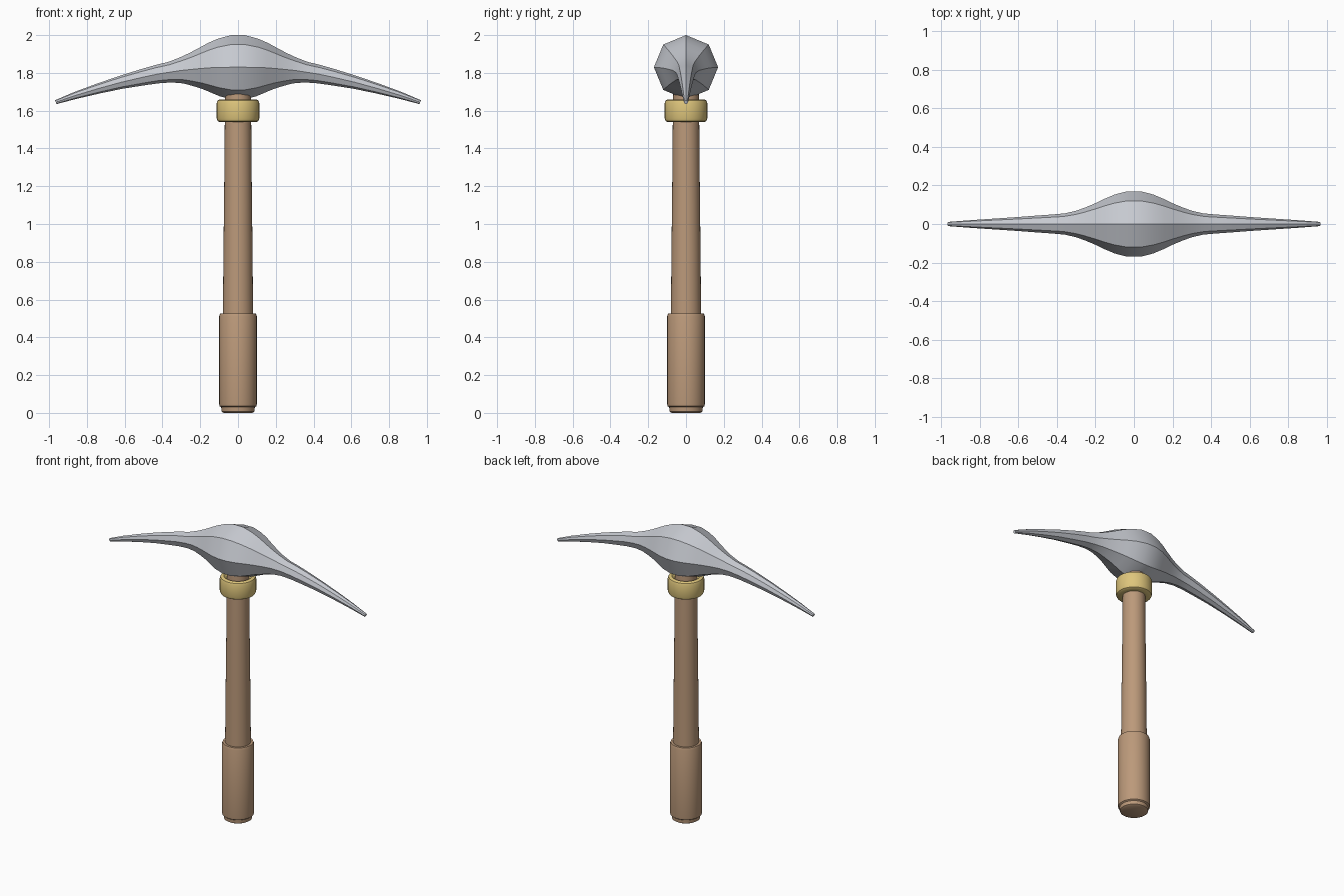
import bpy
import bmesh
from math import atan, cos, sin, pi, radians

if "Cube" in bpy.data.objects:
    bpy.data.objects.remove(bpy.data.objects["Cube"], do_unlink=True)


def material(name, rgb):
    mat = bpy.data.materials.new(name)
    mat.use_nodes = True
    mat.diffuse_color = (*rgb, 1)
    mat.node_tree.nodes["Principled BSDF"].inputs["Base Color"].default_value = (*rgb, 1)
    return mat


def loft(name, rings, mat, angle, closed=False):
    """Skin a list of point rings, capping the ends or joining them in a loop."""
    bm = bmesh.new()
    loops = [[bm.verts.new(p) for p in ring] for ring in rings]
    pairs = list(zip(loops, loops[1:]))
    if closed:
        pairs.append((loops[-1], loops[0]))
    else:
        bm.faces.new(loops[0])
        bm.faces.new(loops[-1])
    for a, b in pairs:
        for i in range(len(a)):
            j = (i + 1) % len(a)
            bm.faces.new((a[i], a[j], b[j], b[i]))
    bmesh.ops.recalc_face_normals(bm, faces=bm.faces)
    mesh = bpy.data.meshes.new(name)
    bm.to_mesh(mesh)
    bm.free()
    mesh.materials.append(mat)
    obj = bpy.data.objects.new(name, mesh)
    bpy.context.collection.objects.link(obj)
    bpy.ops.object.select_all(action="DESELECT")
    obj.select_set(True)
    bpy.context.view_layer.objects.active = obj
    bpy.ops.object.shade_smooth_by_angle(angle=radians(angle))
    return obj


def turned(name, profile, mat, closed=False, sides=32):
    """Turn a (radius, height) profile around the upright axis."""
    rings = [[(r * cos(2 * pi * i / sides), r * sin(2 * pi * i / sides), z)
              for i in range(sides)] for r, z in profile]
    return loft(name, rings, mat, 35, closed)


wood = material("brown wood", (0.50, 0.32, 0.195))
brass = material("pale brass", (0.73, 0.56, 0.20))
steel = material("light steel", (0.57, 0.59, 0.635))

# Handle
turned("grip", [(0.075, 0), (0.087, 0.007), (0.089, 0.03), (0.098, 0.036),
                (0.1, 0.05), (0.1, 0.51), (0.095, 0.525), (0.08, 0.525)], wood)
turned("shaft", [(0.08, 0.5), (0.077, 0.85), (0.073, 1.2), (0.07, 1.54), (0.067, 1.72)], wood)

# Ring under the head
turned("collar", [(0.066, 1.54), (0.098, 1.54), (0.108, 1.546), (0.113, 1.56),
                  (0.113, 1.64), (0.108, 1.654), (0.098, 1.66), (0.088, 1.66),
                  (0.066, 1.64)], brass, closed=True)

# Eight-sided head: distance from the middle, centre height, radius
half = [(0.035, 1.83, 0.17), (0.1, 1.829, 0.153), (0.15, 1.827, 0.132), (0.2, 1.823, 0.108),
        (0.25, 1.818, 0.087), (0.3, 1.813, 0.069), (0.36, 1.804, 0.055), (0.43, 1.793, 0.049),
        (0.5, 1.778, 0.044), (0.62, 1.75, 0.035), (0.74, 1.717, 0.027),
        (0.86, 1.681, 0.019), (0.965, 1.645, 0.011)]
stations = [(-x, z, r) for x, z, r in reversed(half)] + half
rings = []
for k, (x, z, r) in enumerate(stations):
    before, after = stations[max(k - 1, 0)], stations[min(k + 1, len(stations) - 1)]
    tilt = atan((after[1] - before[1]) / (after[0] - before[0]))
    rings.append([(x - r * cos(a) * sin(tilt), r * sin(a), z + r * cos(a) * cos(tilt))
                  for a in (i * pi / 4 for i in range(8))])
loft("pick_head", rings, steel, 32)
